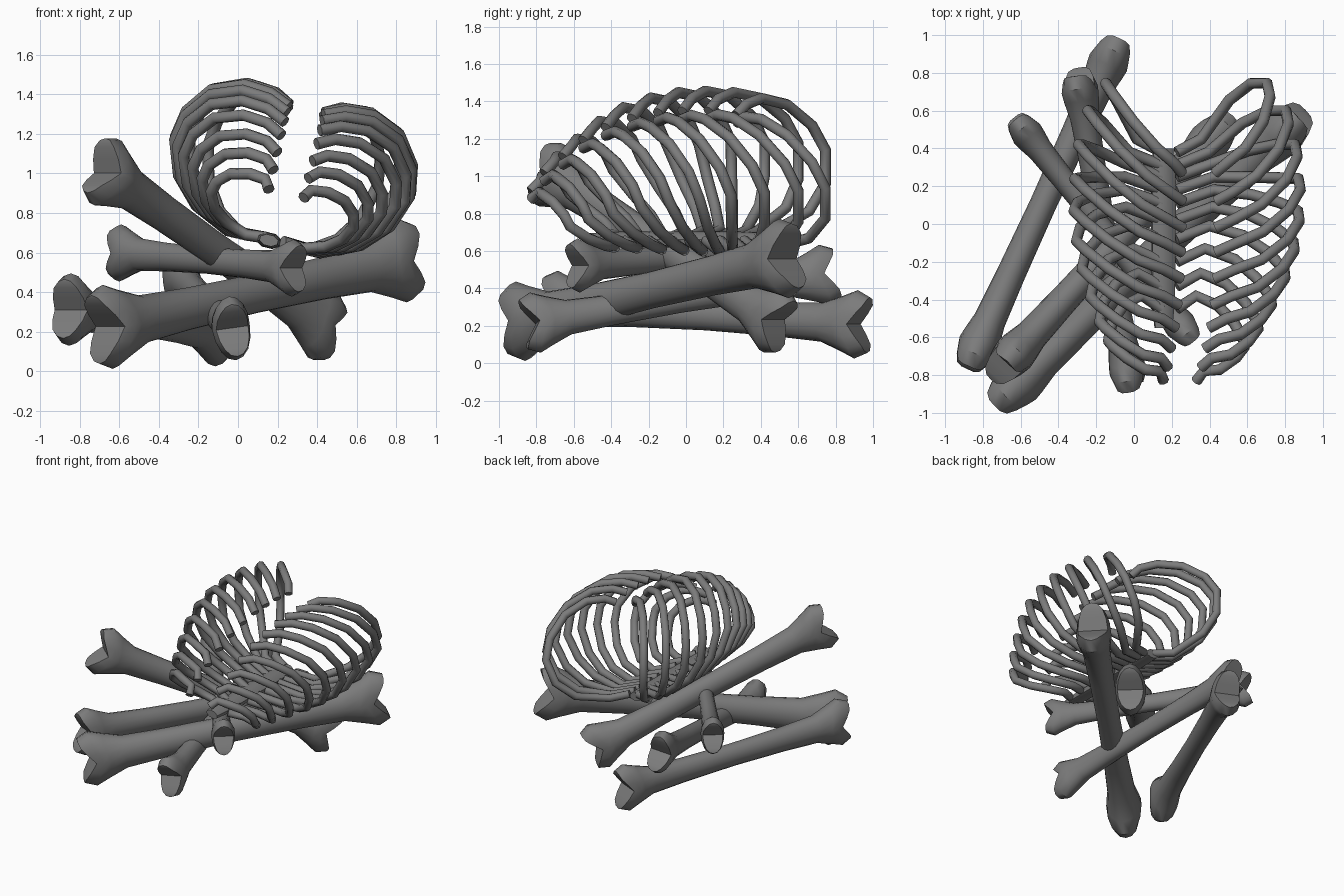
import bpy, bmesh, math
from mathutils import Vector, Matrix

if "Cube" in bpy.data.objects:
    bpy.data.objects.remove(bpy.data.objects["Cube"])

mat = bpy.data.materials.new("grey bone")
mat.diffuse_color = (0.2, 0.2, 0.2, 1)
mat.use_nodes = True
mat.node_tree.nodes["Principled BSDF"].inputs["Base Color"].default_value = mat.diffuse_color


def finish(ob, angle=40):
    ob.data.materials.clear()
    ob.data.materials.append(mat)
    bpy.ops.object.select_all(action='DESELECT')
    ob.select_set(True)
    bpy.context.view_layer.objects.active = ob
    bpy.ops.object.shade_smooth_by_angle(angle=math.radians(angle))


def mesh_object(name, bm):
    bmesh.ops.recalc_face_normals(bm, faces=bm.faces)
    me = bpy.data.meshes.new(name)
    bm.to_mesh(me)
    bm.free()
    ob = bpy.data.objects.new(name, me)
    bpy.context.collection.objects.link(ob)
    finish(ob)
    return ob


# Long bone: lofted oval shaft, two lobes with a V notch at each end.
# Station: position, half height, half width, notch depth (all / length)
HALF = [(-0.012, 0.080, 0.049, 0.047), (0.027, 0.098, 0.058, 0.032),
        (0.07, 0.080, 0.055, 0.014), (0.135, 0.056, 0.046, 0.0),
        (0.28, 0.049, 0.041, 0.0)]
STATIONS = HALF + [(0.5, 0.045, 0.038, 0.0)] + \
    [(1 - t, h, w, -n) for t, h, w, n in reversed(HALF)]
SIDES = 16


def long_bone(name, start, end, roll=0):
    a, b = Vector(start), Vector(end)
    length = (b - a).length
    axis = (b - a).normalized()
    side = axis.cross(Vector((0, 0, 1))).normalized()
    side = Matrix.Rotation(math.radians(roll), 3, axis) @ side
    up = side.cross(axis)
    bm = bmesh.new()
    rings = []
    for t, h, w, notch in STATIONS:
        ring = []
        for k in range(SIDES):
            ang = 2 * math.pi * k / SIDES
            c, s = math.cos(ang), math.sin(ang)
            along = t + notch * max(0.0, 1 - abs(s) / 0.8)
            ring.append(bm.verts.new(a + length * (axis * along + side * (w * c) + up * (h * s))))
        rings.append(ring)
    for r0, r1 in zip(rings, rings[1:]):
        for k in range(SIDES):
            j = (k + 1) % SIDES
            bm.faces.new((r0[k], r0[j], r1[j], r1[k]))
    # caps as strips across the width, so the notch stays a clean V
    half = SIDES // 2
    for ring in (rings[0], rings[-1]):
        for k in range(-half // 2, half // 2):
            quad = [ring[k % SIDES], ring[(k + 1) % SIDES],
                    ring[(half - k - 1) % SIDES], ring[(half - k) % SIDES]]
            bm.faces.new(list(dict.fromkeys(quad)))
    return mesh_object(name, bm)


long_bone("largest_bone", (-0.70, -0.925, 0.215), (0.87, 0.565, 0.57))
long_bone("left_low_bone", (-0.87, -0.74, 0.315), (-0.09, 0.955, 0.205))
long_bone("raised_bone", (-0.70, -0.76, 1.03), (0.465, 0.51, 0.205))
long_bone("middle_bone", (-0.02, -0.85, 0.21), (-0.30, 0.785, 0.48), roll=-8)
long_bone("small_bone", (-0.62, 0.545, 0.60), (0.30, -0.605, 0.52))

# Rib cage frame: leans to the right
LEAN = math.radians(13.5)


def cage(u, y, w):
    return Vector((0.185 + u * math.cos(LEAN) + w * math.sin(LEAN), y,
                   0.655 - u * math.sin(LEAN) + w * math.cos(LEAN)))


# Per rib: half width, height, spine y, side y, tip y
RIBS = [(0.44, 0.73, 0.38, 0.745, 0.27), (0.54, 0.75, 0.31, 0.60, 0.12),
        (0.59, 0.75, 0.25, 0.42, -0.02), (0.61, 0.74, 0.18, 0.24, -0.15),
        (0.61, 0.71, 0.11, 0.07, -0.29), (0.59, 0.66, 0.02, -0.09, -0.43),
        (0.55, 0.59, -0.08, -0.24, -0.55), (0.49, 0.50, -0.20, -0.39, -0.66),
        (0.43, 0.41, -0.33, -0.52, -0.76), (0.37, 0.31, -0.45, -0.62, -0.83)]

curve = bpy.data.curves.new("ribs", 'CURVE')
curve.dimensions = '3D'
curve.bevel_depth = 0.030
curve.bevel_resolution = 2
curve.use_fill_caps = True
for W, H, ys, yd, yt in RIBS:
    low = ys + 0.07
    t1, t2 = (0.7, 1.0) if yd > low else (0.22, 0.6)
    pts = [(0.04, ys, 0.01), (0.40 * W, low, 0.0),
           (0.70 * W, low + t1 * (yd - low), 0.12 * H),
           (0.90 * W, low + t2 * (yd - low), 0.30 * H), (1.0 * W, yd, 0.54 * H),
           (0.96 * W, yd * 0.85 + yt * 0.15, 0.73 * H),
           (0.80 * W, yd * 0.57 + yt * 0.43, 0.91 * H),
           (0.55 * W, yd * 0.28 + yt * 0.72, H - 0.005),
           (0.32 * W, yt + 0.05, H - 0.015), (0.09, yt, H - 0.06)]
    for sign in (1, -1):
        sp = curve.splines.new('POLY')
        sp.points.add(len(pts) - 1)
        for p, (u, y, w) in zip(sp.points, pts):
            p.co = (*cage(sign * u, y, w), 1)
ribs = bpy.data.objects.new("ribs", curve)
bpy.context.collection.objects.link(ribs)
bpy.ops.object.select_all(action='DESELECT')
ribs.select_set(True)
bpy.context.view_layer.objects.active = ribs
bpy.ops.object.convert(target='MESH')
finish(bpy.context.view_layer.objects.active, 60)

# Spine: a slim flattened bar beneath the ribs
bm = bmesh.new()
rings = []
for y, r in ((-0.55, 0.05), (-0.4, 0.065), (0.2, 0.07), (0.40, 0.06)):
    rings.append([bm.verts.new(cage(-0.03 + r * math.cos(k * math.pi / 4 + math.pi / 8), y,
                                    0.6 * r * math.sin(k * math.pi / 4 + math.pi / 8)))
                  for k in range(8)])
for r0, r1 in zip(rings, rings[1:]):
    for k in range(8):
        bm.faces.new((r0[k], r0[(k + 1) % 8], r1[(k + 1) % 8], r1[k]))
bm.faces.new(rings[0])
bm.faces.new(rings[-1])
mesh_object("spine", bm)
